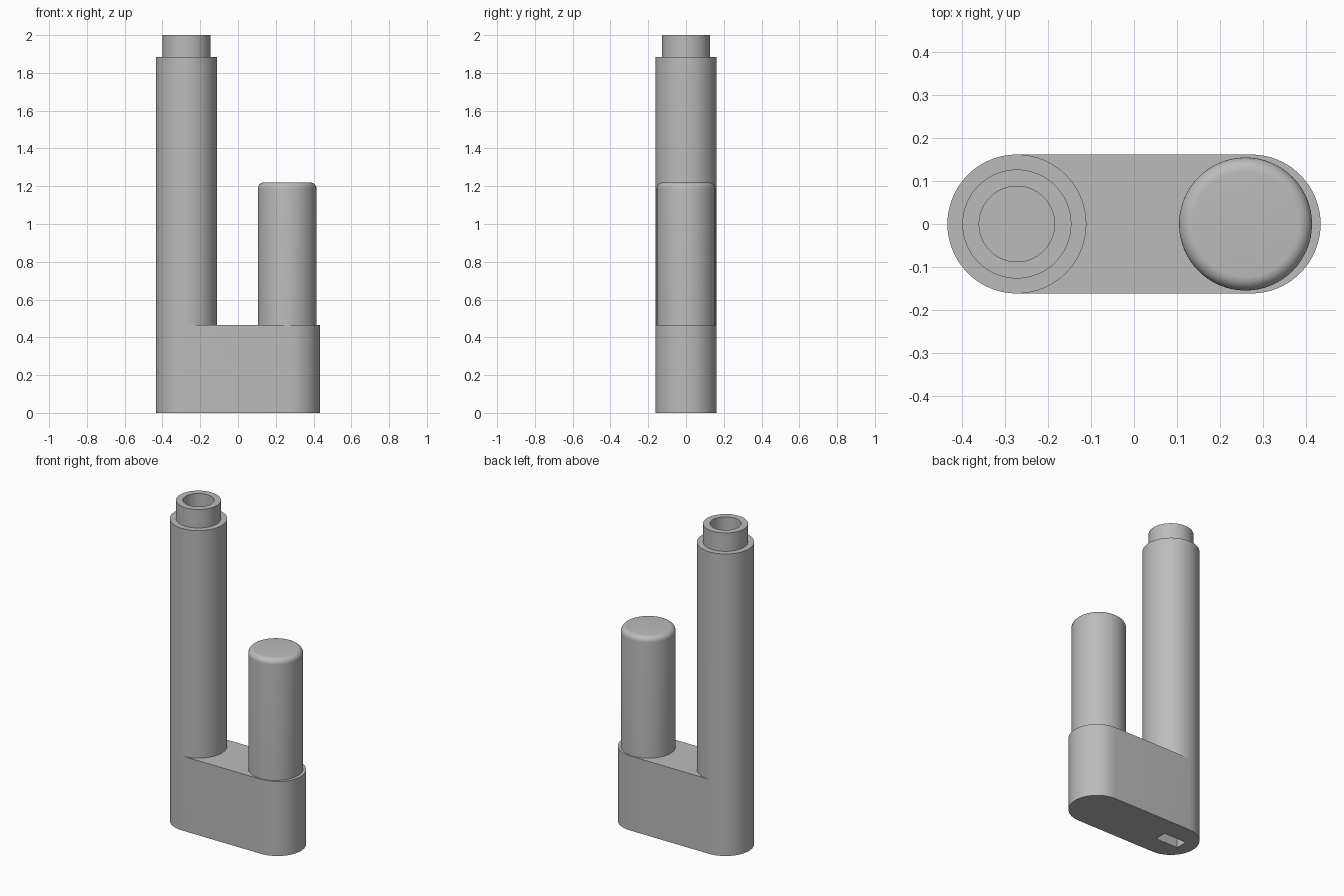
import bpy, bmesh
from math import sin, cos, pi

cube = bpy.data.objects.get("Cube")
if cube:
    bpy.data.objects.remove(cube)

SEG = 64
R = 0.162          # radius of the base ends and the tall tube
CX = 0.273         # distance of the base ends from the middle
DECK = 0.465       # height of the base

grey = bpy.data.materials.new("plain grey")
grey.use_nodes = True
colour = (0.5, 0.5, 0.5, 1)
grey.diffuse_color = colour
grey.node_tree.nodes["Principled BSDF"].inputs["Base Color"].default_value = colour


def arc(bm, x, r, z, start, end, steps):
    """Vertices along an arc about (x, 0), both ends included."""
    angles = [start + (end - start) * i / steps for i in range(steps + 1)]
    return [bm.verts.new((x + r * cos(a), r * sin(a), z)) for a in angles]


def ring(bm, x, r, z):
    return arc(bm, x, r, z, -pi / 2, 1.5 * pi - 2 * pi / SEG, SEG - 1)


def bridge(bm, low, high):
    for i in range(len(low)):
        j = (i + 1) % len(low)
        bm.faces.new((low[i], low[j], high[j], high[i]))


def lathe(bm, x, profile):
    """Rings for each (radius, height), joined in order."""
    rings = [ring(bm, x, r, z) for r, z in profile]
    for low, high in zip(rings, rings[1:]):
        bridge(bm, low, high)
    return rings


def finish(bm, name):
    bmesh.ops.remove_doubles(bm, verts=bm.verts, dist=1e-5)
    bmesh.ops.recalc_face_normals(bm, faces=bm.faces)
    mesh = bpy.data.meshes.new(name)
    bm.to_mesh(mesh)
    bm.free()
    mesh.materials.append(grey)
    obj = bpy.data.objects.new(name, mesh)
    bpy.context.collection.objects.link(obj)
    return obj


def activate(obj):
    bpy.ops.object.select_all(action='DESELECT')
    obj.select_set(True)
    bpy.context.view_layer.objects.active = obj


# Body: rounded base flowing into the tall tube with its hollow neck
bm = bmesh.new()
half = SEG // 2
outlines = []
for z in (0, DECK):
    outlines.append(arc(bm, CX, R, z, -pi / 2, pi / 2, half)
                    + arc(bm, -CX, R, z, pi / 2, 1.5 * pi, half))
bridge(bm, *outlines)
bm.faces.new(outlines[0])
bm.faces.new(outlines[1][:half + 1] + arc(bm, -CX, R, DECK, pi / 2, -pi / 2, half))
tube = lathe(bm, -CX, [(R, DECK), (R, 1.885), (0.127, 1.885), (0.127, 2),
                       (0.088, 2), (0.088, 1.8)])
bm.faces.new(tube[-1])
body = finish(bm, "body")

# Rectangular port in the underside, below the tube
bm = bmesh.new()
bmesh.ops.create_cube(bm, size=1)
bmesh.ops.scale(bm, vec=(0.155, 0.075, 0.24), verts=bm.verts)
bmesh.ops.translate(bm, vec=(-CX, 0, 0), verts=bm.verts)
cutter = finish(bm, "port_cutter")
cutter.hide_render = True
activate(body)
cut = body.modifiers.new("port", 'BOOLEAN')
cut.operation = 'DIFFERENCE'
cut.solver = 'EXACT'
cut.object = cutter
bpy.ops.object.modifier_apply(modifier=cut.name)
bpy.data.objects.remove(cutter)

# Short cylinder with a rounded top rim
bm = bmesh.new()
r, top, fillet = 0.155, 1.22, 0.032
profile = [(r, DECK)]
for i in range(9):
    a = pi / 2 * i / 8
    profile.append((r - fillet + fillet * cos(a), top - fillet + fillet * sin(a)))
rings = lathe(bm, 0.26, profile)
bm.faces.new(rings[0])
bm.faces.new(rings[-1])
short_cylinder = finish(bm, "short_cylinder")

for obj in (body, short_cylinder):
    activate(obj)
    bpy.ops.object.shade_smooth_by_angle(angle=pi / 6)
